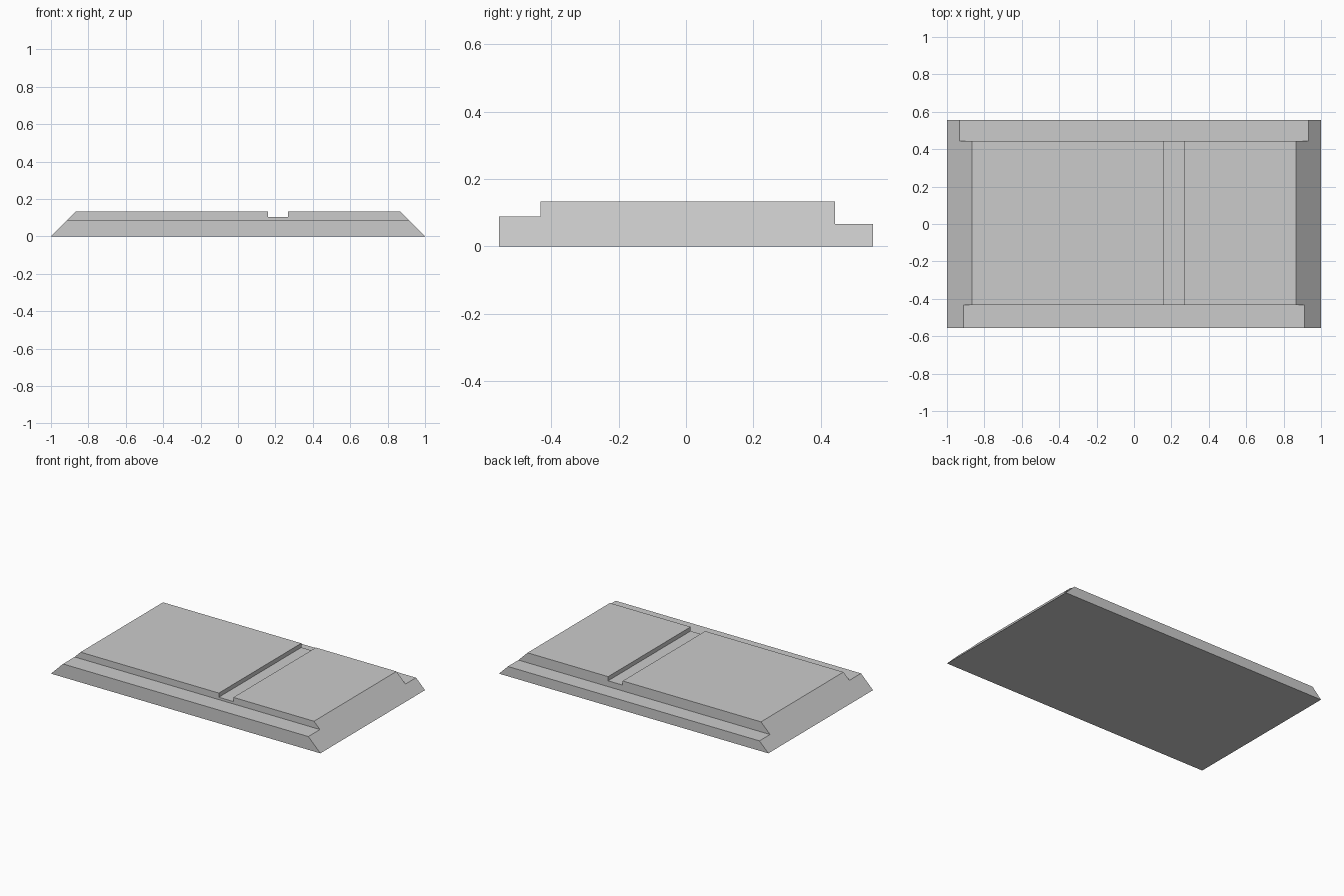
import bpy
import bmesh

cube = bpy.data.objects.get("Cube")
if cube:
    bpy.data.objects.remove(cube, do_unlink=True)

HEIGHT = 0.133
HALF_DEPTH = 0.555

grey = bpy.data.materials.new("plain_grey")
grey.use_nodes = True
colour = (0.6, 0.6, 0.6, 1)
grey.diffuse_color = colour
grey.node_tree.nodes["Principled BSDF"].inputs["Base Color"].default_value = colour


def prism(name, profile, y0, y1):
    """Extrude an (x, z) profile from y0 to y1."""
    bm = bmesh.new()
    face = bm.faces.new([bm.verts.new((x, y0, z)) for x, z in profile])
    out = bmesh.ops.extrude_face_region(bm, geom=[face])
    verts = [v for v in out["geom"] if isinstance(v, bmesh.types.BMVert)]
    bmesh.ops.translate(bm, verts=verts, vec=(0, y1 - y0, 0))
    bmesh.ops.recalc_face_normals(bm, faces=bm.faces)
    mesh = bpy.data.meshes.new(name)
    bm.to_mesh(mesh)
    bm.free()
    mesh.materials.append(grey)
    obj = bpy.data.objects.new(name, mesh)
    bpy.context.collection.objects.link(obj)
    return obj


def cut(target, name, x0, x1, y0, y1, floor):
    """Remove everything above floor inside a rectangle."""
    top = HEIGHT + 0.2
    cutter = prism(name, [(x0, floor), (x1, floor), (x1, top), (x0, top)], y0, y1)
    cutter.hide_render = True
    mod = target.modifiers.new(name, "BOOLEAN")
    mod.operation = "DIFFERENCE"
    mod.solver = "EXACT"
    mod.object = cutter
    bpy.context.view_layer.objects.active = target
    bpy.ops.object.modifier_apply(modifier=name)
    bpy.data.objects.remove(cutter, do_unlink=True)


# Slab with ends sloping at 45 degrees
top_x = 1 - HEIGHT
slab = prism("slab", [(-1, 0), (1, 0), (top_x, HEIGHT), (-top_x, HEIGHT)],
             -HALF_DEPTH, HALF_DEPTH)

# Groove across the top, then the front and back ledges
cut(slab, "groove", 0.16, 0.268, -1, 1, 0.105)
cut(slab, "front_ledge", -2, 2, -1, -0.432, 0.089)
cut(slab, "back_ledge", -2, 2, 0.443, 1, 0.066)
